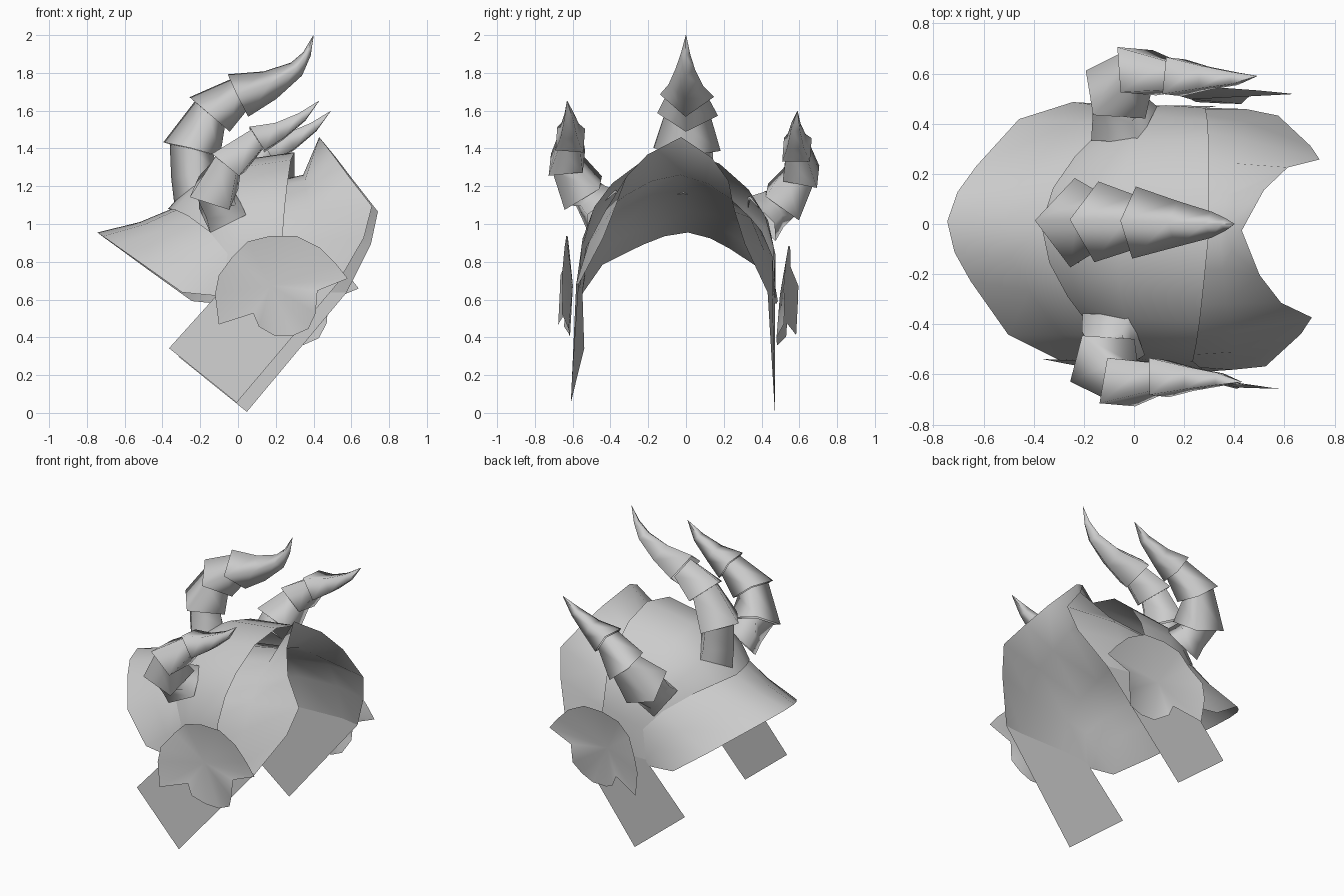
import bpy, bmesh, math
from mathutils import Vector

if "Cube" in bpy.data.objects:
    bpy.data.objects.remove(bpy.data.objects["Cube"])

steel = bpy.data.materials.new("grey_metal")
steel.diffuse_color = (0.6, 0.6, 0.6, 1)
steel.use_nodes = True
steel.node_tree.nodes["Principled BSDF"].inputs["Base Color"].default_value = steel.diffuse_color


def pose(p):
    """Slight tilt and turn of the whole helmet."""
    x, y, z = p
    return (x + 0.05 * y, y - 0.07 - 0.05 * x + 0.045 * z, z - 0.045 * y)


def make(name, verts, faces, angle=40):
    mesh = bpy.data.meshes.new(name)
    mesh.from_pydata([pose(v) for v in verts], [], faces)
    bm = bmesh.new()
    bm.from_mesh(mesh)
    bmesh.ops.remove_doubles(bm, verts=bm.verts, dist=0.0005)
    bmesh.ops.recalc_face_normals(bm, faces=bm.faces)
    bm.to_mesh(mesh)
    bm.free()
    obj = bpy.data.objects.new(name, mesh)
    bpy.context.collection.objects.link(obj)
    mesh.materials.append(steel)
    bpy.ops.object.select_all(action='DESELECT')
    obj.select_set(True)
    bpy.context.view_layer.objects.active = obj
    bpy.ops.object.shade_smooth_by_angle(angle=math.radians(angle))
    return obj


def shell(name, rows):
    """Loft half arches (crown to side) mirrored over the middle."""
    full = [[(x, -y, z) for x, y, z in reversed(r[1:])] + list(r) for r in rows]
    n = len(full[0])
    faces = [(i * n + j, i * n + j + 1, (i + 1) * n + j + 1, (i + 1) * n + j)
             for i in range(len(full) - 1) for j in range(n - 1)]
    make(name, [v for r in full for v in r], faces, 75)


def between(a, b, t, lift=0):
    out = []
    for p, q in zip(a, b):
        v = Vector(p).lerp(Vector(q), t)
        out.append((v.x, v.y, v.z + lift))
    return out


# Arches of the skull cap, back to front
back = [(-.37, 0, 1.08), (-.33, .15, 1.07), (-.25, .28, 1.03),
        (-.13, .42, .94), (-.03, .49, .82), (-.06, .51, .63)]
rear = [(-.25, 0, 1.22), (-.22, .17, 1.19), (-.16, .32, 1.1),
        (-.06, .44, 1.0), (.02, .5, .84), (.0, .515, .635)]
mid = [(-.05, 0, 1.33), (-.05, .2, 1.28), (-.02, .36, 1.16),
       (.05, .46, 1.04), (.1, .51, .86), (.12, .52, .645)]
front = [(.3, 0, 1.38), (.29, .2, 1.33), (.28, .36, 1.2),
         (.27, .45, 1.07), (.26, .505, .9), (.3, .525, .66)]
shell("skull_cap", [back, rear, mid, front])

# Base shell: neck guard, lining under the cap, and visor flared up to the brow
rim = [(-.745, 0, .955), (-.71, .12, .93), (-.64, .23, .88),
       (-.48, .43, .765), (-.27, .515, .615), (-.12, .515, .6)]
seat = between(back, rim, .02, -.008)
under = [(-.03, 0, 1.18), (-.02, .16, 1.15), (.02, .31, 1.07),
         (.06, .43, .98), (.1, .495, .85), (.12, .515, .645)]
crease = [(.345, 0, 1.26), (.36, .15, 1.22), (.38, .28, 1.14),
          (.41, .385, 1.05), (.42, .46, .89), (.42, .52, .66)]
brow = [(.43, 0, 1.46), (.51, .17, 1.36), (.60, .27, 1.24),
        (.725, .315, 1.08), (.685, .375, .91), (.55, .5, .66)]
shell("base_shell", [rim, between(back, rim, .4, -.02), seat, under, crease, brow])


def horn(name, path, sides=4, widen=1.0, turn=0.0):
    """Overlapping tapered collars; each joint is (x, y, z, inner r, outer r)."""
    pts = [Vector(p[:3]) for p in path]
    rings = []
    for i, p in enumerate(path):
        t = (pts[min(i + 1, len(pts) - 1)] - pts[max(i - 1, 0)]).normalized()
        side = Vector((0, 1, 0)) - t * t.y
        side.normalize()
        up = t.cross(side)
        angles = [turn + 2 * math.pi * k / sides for k in range(sides)]
        rings.append([[pts[i] + up * r * math.cos(a) + side * widen * r * math.sin(a)
                       for a in angles] for r in (p[3], p[-1])])
    verts, faces = [], []
    for i in range(len(path) - 1):
        b = len(verts)
        verts += rings[i][1] + rings[i + 1][0]
        for k in range(sides):
            m = (k + 1) % sides
            faces.append((b + k, b + m, b + sides + m, b + sides + k))
    make(name, verts, faces, 120)


horn("crest_horn", [
    (-.2, 0, 1.13, .14), (-.23, 0, 1.26, .125), (-.245, 0, 1.395, .12, .155),
    (-.15, 0, 1.58, .105, .14), (0, 0, 1.68, .095, .125), (.17, 0, 1.735, .08),
    (.31, 0, 1.82, .045), (.365, 0, 1.9, .022), (.4, 0, 2.0, .001)], widen=1.15)

side_path = [
    (-.06, .42, 1.045, .15), (-.085, .475, 1.095, .12), (-.10, .53, 1.14, .115, .155),
    (-.02, .62, 1.295, .1, .13), (.13, .6, 1.42, .08, .104),
    (.25, .6, 1.465, .065), (.37, .6, 1.54, .035), (.46, .61, 1.625, .001)]

# Ear plate outline (x, z); the rim stands out from the hub
ear = [(-.09, .6), (-.07, .44), (.11, .5), (.14, .43), (.22, .385), (.32, .385),
       (.4, .42), (.44, .5), (.45, .62), (.61, .685), (.55, .76), (.46, .85),
       (.34, .91), (.2, .91), (.08, .88), (0, .8), (-.07, .7)]
cheek = [(-.34, .5, .32), (.02, .54, .03), (.55, .5, .66),
         (.42, .52, .66), (.12, .515, .645), (-.06, .51, .63)]

for s, label in ((-1, "near"), (1, "far")):
    horn(label + "_side_horn", [(p[0], s * p[1]) + p[2:] for p in side_path],
         turn=math.pi / 4)
    make(label + "_cheek_plate", [(x, s * y, z) for x, y, z in cheek],
         [tuple(range(len(cheek)))])
    verts = [(.2, s * .548, .65)]
    for x, z in ear:
        h = .63 if x < -.06 else .55 if z < .43 else .588
        verts.append((x, s * h, z))
    n = len(ear)
    make(label + "_ear_plate", verts,
         [(0, k + 1, (k + 1) % n + 1) for k in range(n)], 60)
